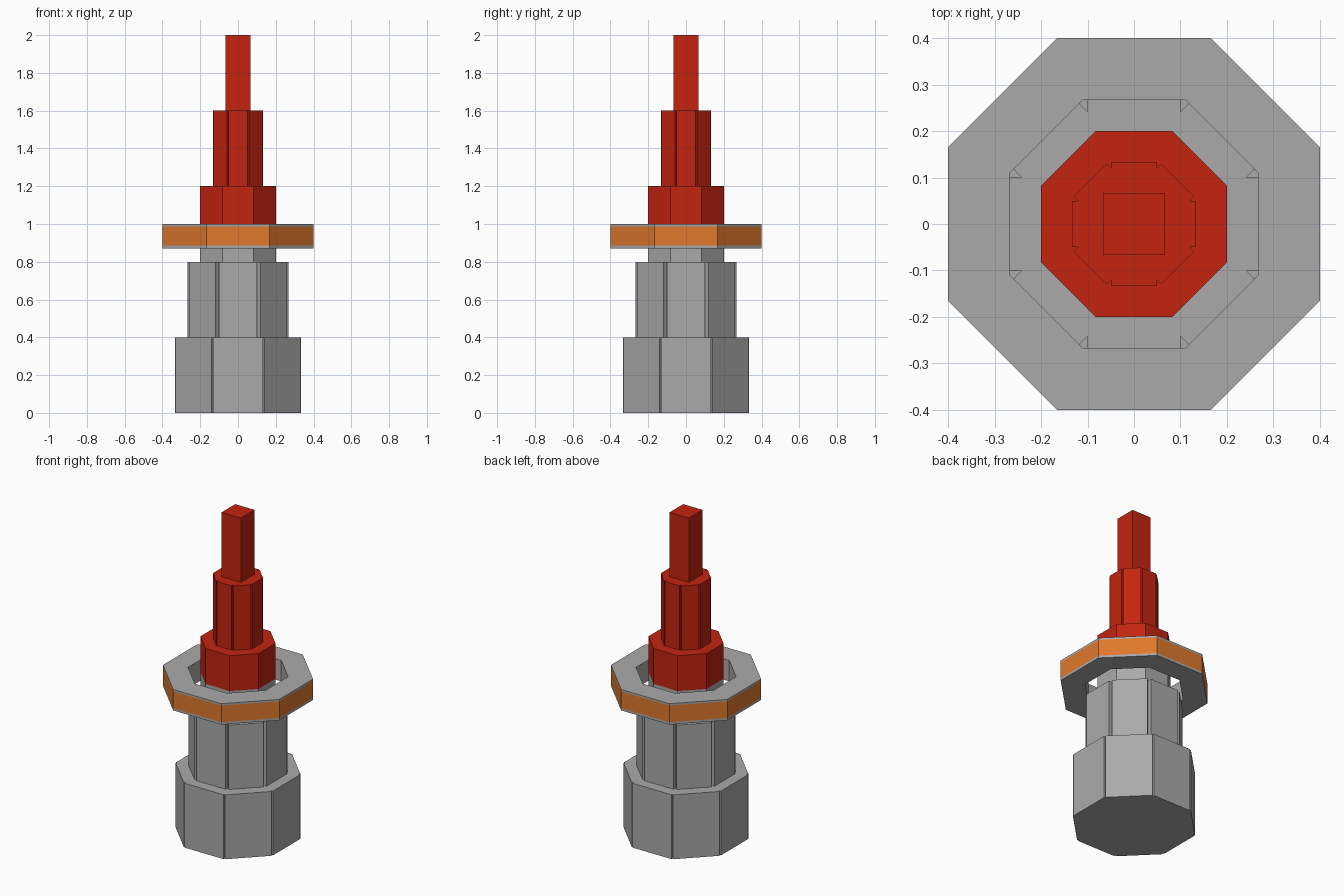
import bpy, bmesh, math

if "Cube" in bpy.data.objects:
    bpy.data.objects.remove(bpy.data.objects["Cube"])

U = 1 / 60  # design unit: all widths are whole multiples of it


def srgb(r, g, b):
    def lin(c):
        c /= 255
        return c / 12.92 if c <= 0.04045 else ((c + 0.055) / 1.055) ** 2.4
    return (lin(r), lin(g), lin(b), 1)


def material(name, rgb):
    m = bpy.data.materials.new(name)
    m.diffuse_color = srgb(*rgb)
    m.use_nodes = True
    m.node_tree.nodes["Principled BSDF"].inputs["Base Color"].default_value = m.diffuse_color
    return m


grey = material("stone grey", (170, 170, 170))
red = material("deep red", (196, 36, 16))
orange = material("orange", (224, 120, 44))


def finish(name, bm, mats):
    bmesh.ops.recalc_face_normals(bm, faces=bm.faces[:])
    mesh = bpy.data.meshes.new(name)
    bm.to_mesh(mesh)
    bm.free()
    for m in mats:
        mesh.materials.append(m)
    ob = bpy.data.objects.new(name, mesh)
    bpy.context.collection.objects.link(ob)
    return ob


def octagon(apothem):
    r = apothem / math.cos(math.pi / 8)
    return [(r * math.cos(a), r * math.sin(a))
            for a in (math.pi / 8 + k * math.pi / 4 for k in range(8))]


def notched_octagon(apothem, half):
    """Eight flat sides of width 2*half with a small notch at each corner."""
    t = math.tan(math.pi / 8)
    notch_r = math.hypot(half, half / t)  # where neighbouring slabs cross
    pts = []
    for k in range(8):
        a = k * math.pi / 4
        for s in (-half, half):
            pts.append((apothem * math.cos(a) - s * math.sin(a),
                        apothem * math.sin(a) + s * math.cos(a)))
        n = a + math.pi / 8
        pts.append((notch_r * math.cos(n), notch_r * math.sin(n)))
    return pts


def prism(name, outline, z0, z1, mat):
    bm = bmesh.new()
    low = [bm.verts.new((x, y, z0)) for x, y in outline]
    top = [bm.verts.new((x, y, z1)) for x, y in outline]
    bm.faces.new(low[::-1])
    bm.faces.new(top)
    n = len(outline)
    for i in range(n):
        j = (i + 1) % n
        bm.faces.new((low[i], low[j], top[j], top[i]))
    return finish(name, bm, [mat])


# Stepped tower
prism("base_tier", notched_octagon(20 * U, 8 * U), 0, 0.4, grey)
prism("middle_tier", notched_octagon(16 * U, 6 * U), 0.4, 0.8, grey)
prism("neck", octagon(12 * U), 0.8, 0.98, grey)
prism("red_collar", octagon(12 * U), 0.98, 1.2, red)
prism("red_shaft", notched_octagon(8 * U, 3 * U), 1.2, 1.6, red)
s = 4 * U
prism("spire", [(-s, -s), (s, -s), (s, s), (-s, s)], 1.6, 2.0, red)

# Floating ring: closed profile swept around eight corners, orange outer band
profile = [(16 * U, 0.87), (24 * U, 0.87), (24 * U, 0.885),
           (24 * U, 0.988), (24 * U, 1.0), (16 * U, 1.0)]
bm = bmesh.new()
loops = [[bm.verts.new((x, y, z)) for x, y in octagon(a)] for a, z in profile]
for p in range(len(loops)):
    lo, hi = loops[p], loops[(p + 1) % len(loops)]
    for i in range(8):
        j = (i + 1) % 8
        f = bm.faces.new((lo[i], lo[j], hi[j], hi[i]))
        f.material_index = 1 if p == 2 else 0
finish("ring", bm, [grey, orange])
